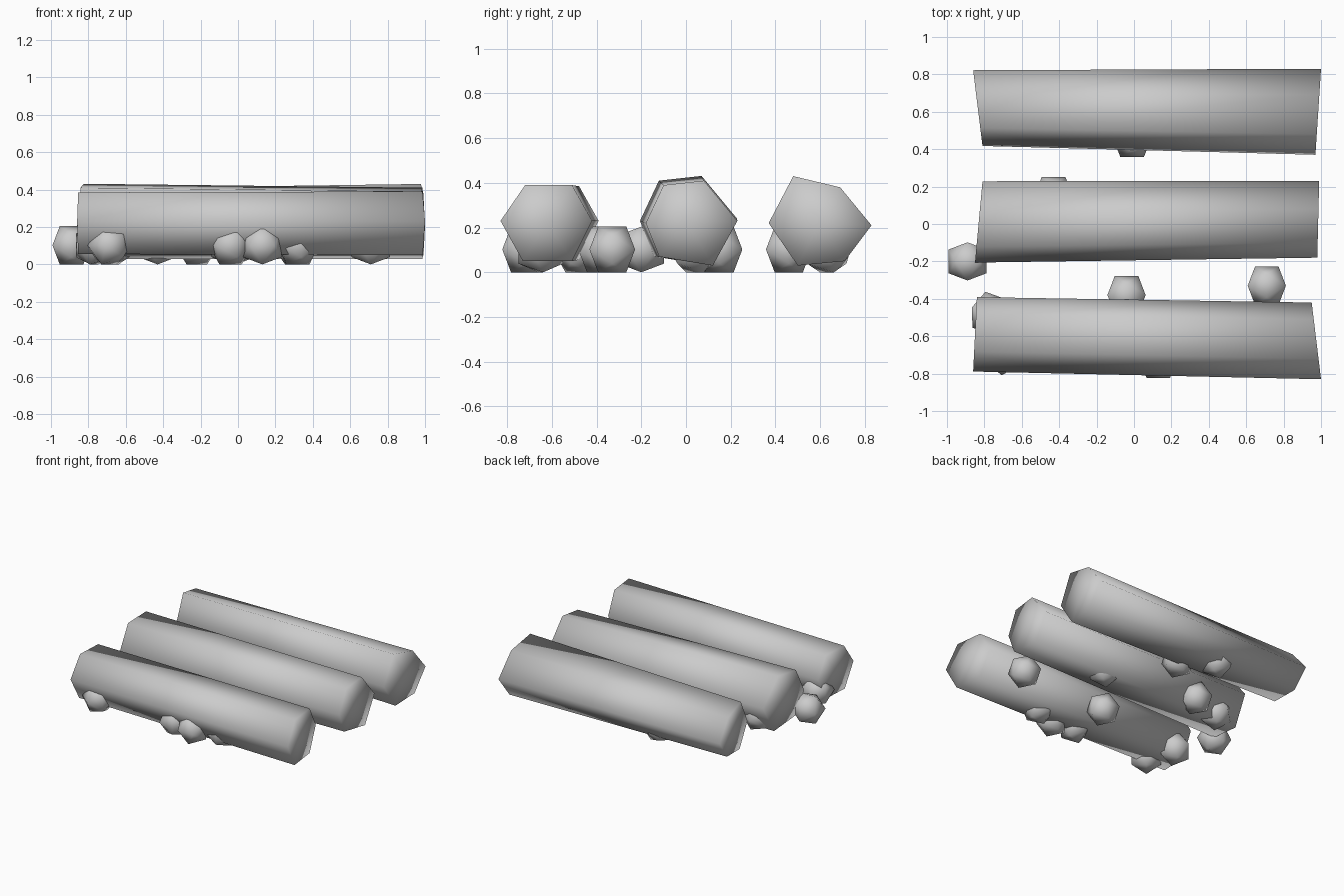
import bpy, bmesh, math
from mathutils import Matrix, Vector

default_cube = bpy.data.objects.get("Cube")
if default_cube:
    bpy.data.objects.remove(default_cube, do_unlink=True)

# One plain grey for everything
grey = bpy.data.materials.new("plain grey")
grey.use_nodes = True
colour = (0.6, 0.6, 0.6, 1)
grey.diffuse_color = colour
grey.node_tree.nodes["Principled BSDF"].inputs["Base Color"].default_value = colour


def add_object(name, bm):
    """Turn a bmesh into a smooth grey object."""
    bmesh.ops.recalc_face_normals(bm, faces=bm.faces)
    for face in bm.faces:
        face.smooth = True
    mesh = bpy.data.meshes.new(name)
    bm.to_mesh(mesh)
    bm.free()
    mesh.materials.append(grey)
    obj = bpy.data.objects.new(name, mesh)
    bpy.context.collection.objects.link(obj)
    return obj


def add_log(name, section, near_x, far_x, far_scale, far_shift):
    """Loft a rough hexagon (y, z) along x, with slanted sawn ends."""
    bm = bmesh.new()
    points = [Vector(p) for p in section]
    centre = sum(points, Vector((0, 0))) / len(points)
    low, high = min(p.x for p in points), max(p.x for p in points)
    rings = []
    for ends, scale, shift in ((near_x, 1, (0, 0)), (far_x, far_scale, far_shift)):
        ring = []
        for p in points:
            t = (p.x - low) / (high - low)
            x = ends[0] + t * (ends[1] - ends[0])
            q = centre + (p - centre) * scale + Vector(shift)
            ring.append(bm.verts.new((x, q.x, q.y)))
        rings.append(ring)
    near, far = rings
    count = len(points)
    for i in range(count):
        j = (i + 1) % count
        bm.faces.new((near[i], near[j], far[j], far[i]))
    # End caps fan out from the middle
    for ring in rings:
        middle = bm.verts.new(sum((v.co for v in ring), Vector()) / count)
        for i in range(count):
            bm.faces.new((middle, ring[i], ring[(i + 1) % count]))
    return add_object(name, bm)


def add_pebble(name, x, y, turn, radius=0.12):
    """Twenty-sided stone lying on one edge."""
    bm = bmesh.new()
    bmesh.ops.create_icosphere(bm, subdivisions=1, radius=radius)
    lay_down = Matrix.Rotation(math.radians(-31.7), 4, "Y")
    spin = Matrix.Rotation(math.radians(turn), 4, "Z")
    bmesh.ops.transform(bm, matrix=spin @ lay_down, verts=bm.verts)
    bottom = min(v.co.z for v in bm.verts)
    bmesh.ops.translate(bm, vec=(x, y, -bottom), verts=bm.verts)
    return add_object(name, bm)


# Three logs, front to back
add_log("front_log",
        [(-.83, .23), (-.73, .05), (-.51, .05), (-.42, .23), (-.51, .39), (-.72, .39)],
        (1, .95), (-.86, -.84), .97, (.035, 0))
add_log("middle_log",
        [(-.18, .22), (-.12, .07), (.12, .03), (.23, .23), (.08, .41), (-.1, .39)],
        (.98, .99), (-.85, -.81), 1.06, (-.015, .01))
add_log("back_log",
        [(.37, .22), (.5, .03), (.71, .05), (.83, .21), (.69, .38), (.48, .43)],
        (.97, 1), (-.81, -.86), .88, (.02, 0))

# Pebbles wedged under and between the logs
pebbles = [
    (-.89, -.2, 0), (.71, -.33, 90), (-.04, -.38, 90), (.13, -.72, 90),
    (-.04, -.69, 20), (-.69, -.69, 50), (-.77, -.48, 70), (.32, -.65, 10),
    (.3, .04, 40), (-.01, .46, 90), (-.22, .63, 30), (-.43, .15, 90),
    (-.67, .08, 60),
]
for number, (x, y, turn) in enumerate(pebbles, 1):
    add_pebble(f"pebble_{number}", x, y, turn)
